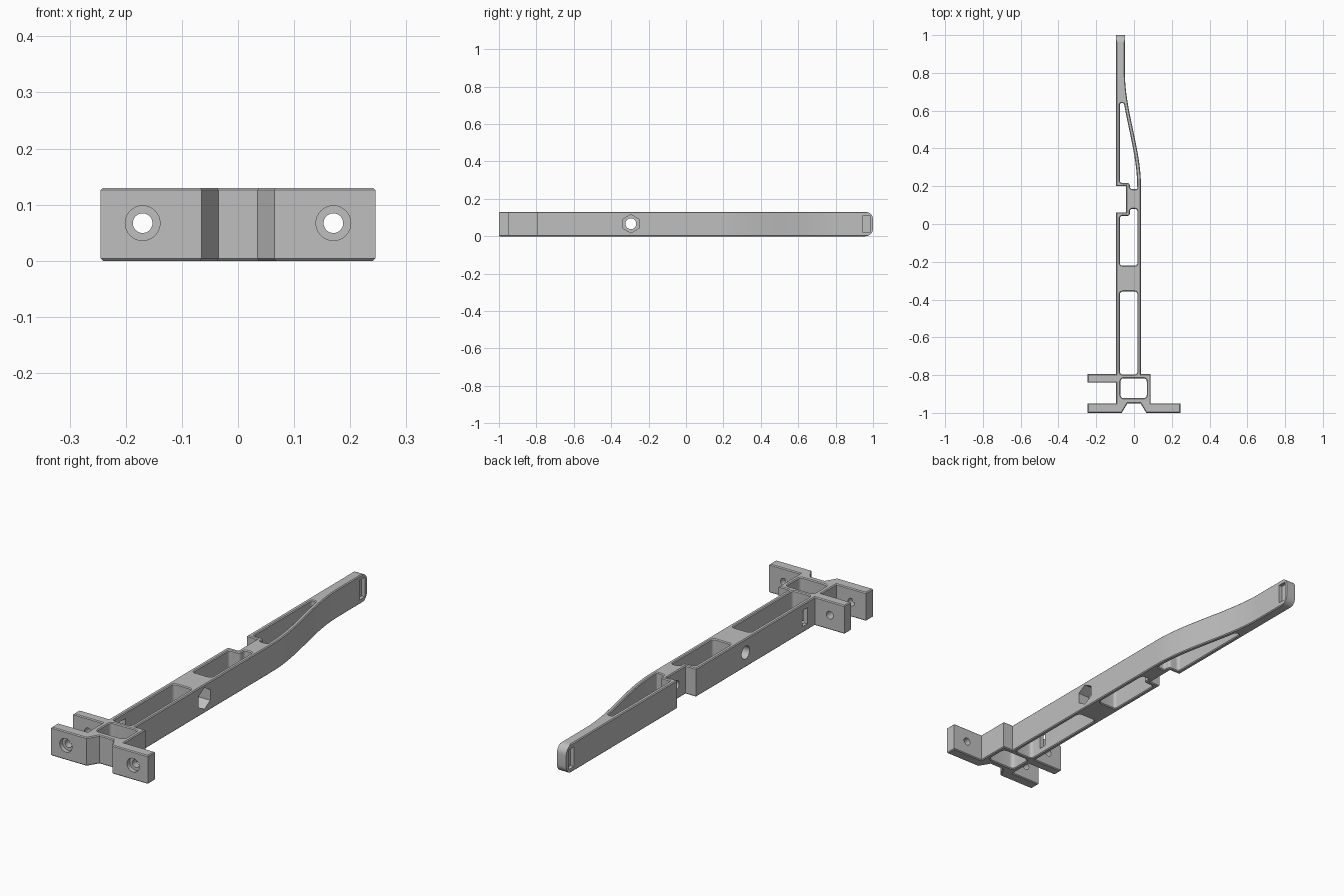
import bpy, bmesh, math
from mathutils import Vector

if "Cube" in bpy.data.objects:
    bpy.data.objects.remove(bpy.data.objects["Cube"])

H = 0.13          # part thickness
MID = H / 2
CH = 0.004        # edge chamfer

grey = bpy.data.materials.new("light_grey")
grey.diffuse_color = (0.52, 0.52, 0.52, 1)
grey.use_nodes = True
grey.node_tree.nodes["Principled BSDF"].inputs["Base Color"].default_value = grey.diffuse_color


def fillet(pts, r, steps=5):
    """Round every corner of a closed 2D polygon."""
    out, n = [], len(pts)
    for i in range(n):
        p = Vector(pts[i])
        a, b = Vector(pts[i - 1]) - p, Vector(pts[(i + 1) % n]) - p
        d = min(r, 0.45 * a.length, 0.45 * b.length)
        s, e = p + a.normalized() * d, p + b.normalized() * d
        for k in range(steps + 1):
            t = k / steps
            out.append(tuple(s * (1 - t) ** 2 + p * 2 * t * (1 - t) + e * t * t))
    return out


def rect(u0, u1, v0, v1):
    return [(u0, v0), (u1, v0), (u1, v1), (u0, v1)]


def ngon(u, v, r, n, start=0.0):
    return [(u + r * math.cos(start + 2 * math.pi * k / n),
             v + r * math.sin(start + 2 * math.pi * k / n)) for k in range(n)]


def edge_x(y):
    """Right edge of the arm: straight, then an S-bend to the thin tip."""
    t = min(max((y - 0.2) / 0.6, 0), 1)
    return 0.037 - 0.085 * t * t * (3 - 2 * t)


# Outline of the whole part, seen from above
bend = [(edge_x(0.2 + 0.6 * k / 24), 0.2 + 0.6 * k / 24) for k in range(25)]
outline = [(-0.245, -1), (-0.065, -1), (-0.035, -0.95), (0.035, -0.95),
           (0.065, -1), (0.245, -1), (0.245, -0.95), (0.088, -0.95),
           (0.088, -0.795), (0.037, -0.795)] + bend + [
           (-0.048, 1), (-0.095, 1), (-0.095, 0.2), (-0.042, 0.2),
           (-0.042, 0.062), (-0.095, 0.062), (-0.095, -0.795),
           (-0.245, -0.795), (-0.245, -0.84), (-0.095, -0.84),
           (-0.095, -0.95), (-0.245, -0.95)]

# Lightening pockets that pass right through
ys = [0.64 - 0.04 * k for k in range(12)]
pockets = [
    fillet(rect(-0.072, 0.068, -0.922, -0.817), 0.02),
    fillet(rect(-0.075, 0.018, -0.797, -0.357), 0.018),
    fillet([(-0.075, -0.22), (0.018, -0.22), (0.018, 0.08), (-0.022, 0.08),
            (-0.022, 0.043), (-0.075, 0.043)], 0.015),
    fillet([(0.018, 0.185), (-0.022, 0.185), (-0.022, 0.217), (-0.075, 0.217),
            (-0.075, 0.64)] + [(edge_x(y) - 0.02, y) for y in ys], 0.015),
]

# Extrude outline and pockets together, with chamfered rims
cu = bpy.data.curves.new("outline", 'CURVE')
cu.dimensions = '2D'
cu.fill_mode = 'BOTH'
cu.extrude = MID - CH
cu.bevel_depth = CH
cu.bevel_resolution = 0
cu.offset = -CH
for loop in [outline] + pockets:
    sp = cu.splines.new('POLY')
    sp.points.add(len(loop) - 1)
    for pt, (x, y) in zip(sp.points, loop):
        pt.co = (x, y, 0, 1)
    sp.use_cyclic_u = True
tmp = bpy.data.objects.new("outline", cu)
bpy.context.collection.objects.link(tmp)
dg = bpy.context.evaluated_depsgraph_get()
mesh = bpy.data.meshes.new_from_object(tmp.evaluated_get(dg))
bpy.data.objects.remove(tmp)

bm = bmesh.new()
bm.from_mesh(mesh)
bmesh.ops.remove_doubles(bm, verts=bm.verts, dist=1e-5)
bmesh.ops.translate(bm, verts=bm.verts, vec=(0, 0, MID))
bmesh.ops.recalc_face_normals(bm, faces=bm.faces)
bm.to_mesh(mesh)
bm.free()
arm = bpy.data.objects.new("slotted_arm", mesh)
bpy.context.collection.objects.link(arm)
cutters = []


def cut(name, pts, axis, lo, hi):
    """Cut a prism: points are (y, z) along axis x, or (x, z) along axis y."""
    b = bmesh.new()
    place = (lambda u, v, w: (w, u, v)) if axis == 'x' else (lambda u, v, w: (u, w, v))
    base = [b.verts.new(place(u, v, lo)) for u, v in pts]
    top = [b.verts.new(place(u, v, hi)) for u, v in pts]
    b.faces.new(base)
    b.faces.new(top[::-1])
    for i in range(len(pts)):
        j = (i + 1) % len(pts)
        b.faces.new((base[i], top[i], top[j], base[j]))
    bmesh.ops.recalc_face_normals(b, faces=b.faces)
    me = bpy.data.meshes.new(name)
    b.to_mesh(me)
    b.free()
    ob = bpy.data.objects.new(name, me)
    bpy.context.collection.objects.link(ob)
    ob.hide_render = True
    cutters.append(ob)
    mod = arm.modifiers.new(name, 'BOOLEAN')
    mod.operation = 'DIFFERENCE'
    mod.solver = 'EXACT'
    mod.object = ob


# Screw holes with counterbores in the mounting lugs
for side in (-1, 1):
    cut("screw_hole", ngon(side * 0.17, 0.067, 0.0175, 32), 'y', -1.1, -0.7)
    cut("counterbore", ngon(side * 0.17, 0.067, 0.031, 32), 'y', -1.1, -0.98)

# Cross hole with a hexagonal nut pocket on the right
cut("cross_hole", ngon(-0.295, 0.067, 0.029, 32), 'x', -0.2, 0.2)
cut("nut_pocket", ngon(-0.295, 0.067, 0.049, 6, math.pi / 2), 'x', -0.02, 0.2)

# Slot in the left wall and blind hole in the side notch
cut("wall_slot", rect(-0.74, -0.705, 0.028, 0.102), 'x', -0.12, -0.06)
cut("notch_hole", ngon(0.131, MID, 0.022, 24), 'x', -0.08, -0.01)

# Tip grooves on both faces
tip = rect(0.945, 0.985, 0.02, 0.11)
cut("tip_groove_right", tip, 'x', -0.065, 0.0)
cut("tip_groove_left", tip, 'x', -0.15, -0.078)

# Rounded upper and lower corners of the tip
R = 0.04
for name, zc, s in (("tip_round_top", H - R, 1), ("tip_round_bottom", R, -1)):
    arc = [(1 - R + R * math.cos(a), zc + s * R * math.sin(a))
           for a in (math.pi / 2 * k / 8 for k in range(9))]
    cut(name, arc + [(1 - R, zc + s * (R + 0.02)), (1.02, zc + s * (R + 0.02)),
                     (1.02, zc)], 'x', -0.2, 0.1)

# Apply the cuts and clear the helpers
dg = bpy.context.evaluated_depsgraph_get()
final = bpy.data.meshes.new_from_object(arm.evaluated_get(dg))
arm.modifiers.clear()
arm.data = final
for ob in cutters:
    bpy.data.objects.remove(ob)
final.materials.clear()
final.materials.append(grey)
for p in final.polygons:
    p.material_index = 0

# Smooth the bend and fillets, keep the edges crisp
bpy.ops.object.select_all(action='DESELECT')
arm.select_set(True)
bpy.context.view_layer.objects.active = arm
bpy.ops.object.shade_smooth_by_angle(angle=math.radians(30))
